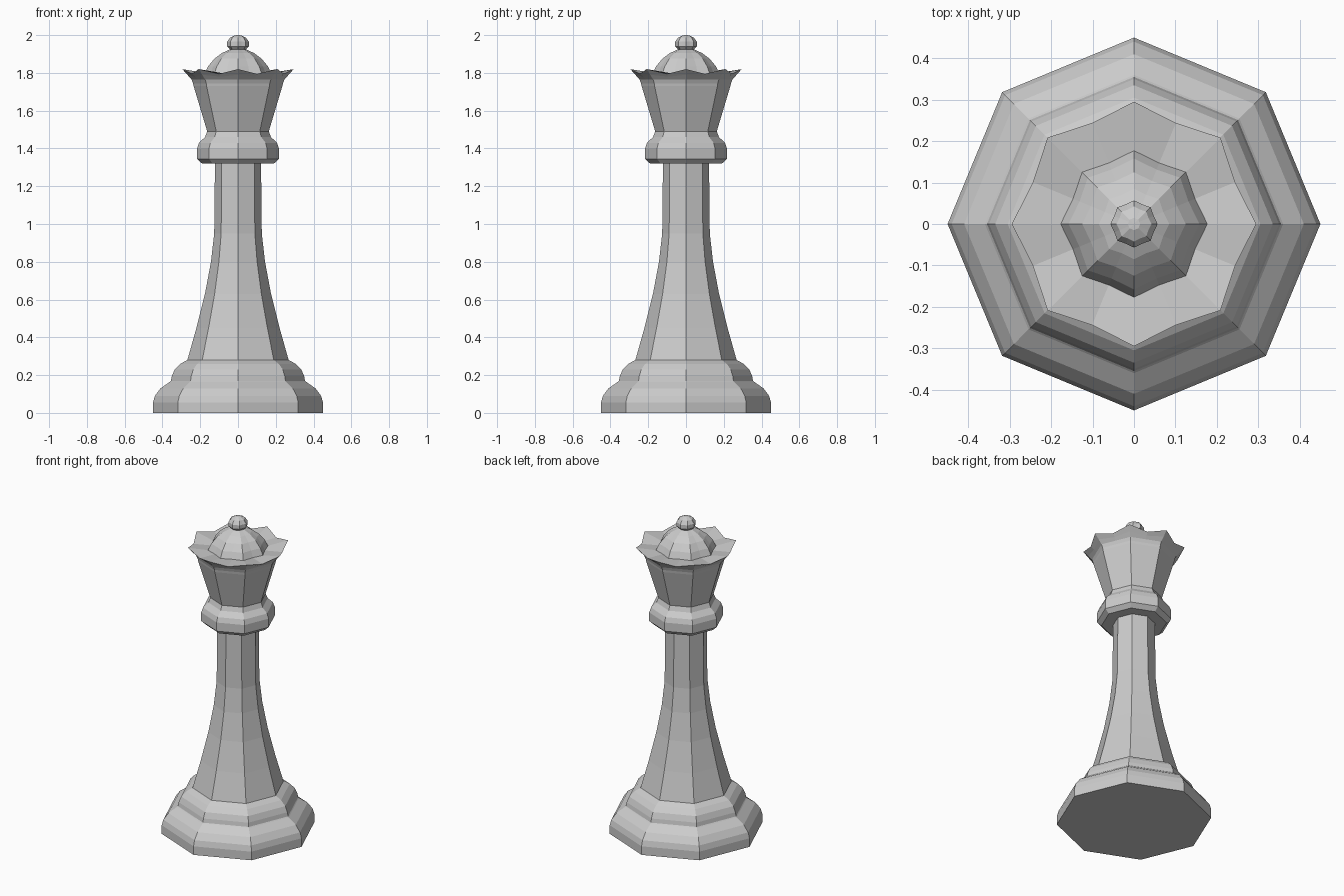
import bpy
import bmesh
from math import cos, sin, pi

if "Cube" in bpy.data.objects:
    bpy.data.objects.remove(bpy.data.objects["Cube"])


def lathe(name, profile, sides=8, cap_bottom=False, cap_top=False):
    """Spin (radius, height, valley radius scale, valley dip) rows about z."""
    bm = bmesh.new()
    rings = []
    for row in profile:
        r, z, scale, dip = (*row, 1, 0)[:4] if len(row) == 2 else row
        ring = []
        for i in range(sides):
            a = 2 * pi * i / sides
            valley = sides == 16 and i % 2
            rr = r * scale if valley else r
            ring.append(bm.verts.new((rr * cos(a), rr * sin(a), z - dip * valley)))
        rings.append(ring)
    for low, high in zip(rings, rings[1:]):
        for i in range(sides):
            j = (i + 1) % sides
            bm.faces.new((low[i], low[j], high[j], high[i]))
    if cap_bottom:
        bm.faces.new(rings[0][::-1])
    if cap_top:
        bm.faces.new(rings[-1])
    mesh = bpy.data.meshes.new(name)
    bm.to_mesh(mesh)
    bm.free()
    obj = bpy.data.objects.new(name, mesh)
    bpy.context.collection.objects.link(obj)
    return obj


OCT = cos(pi / 8)  # valley scale that keeps octagon sides straight

# stepped foot
lathe("base", [(.45, 0), (.45, .055), (.44, .09), (.41, .13), (.36, .165),
               (.355, .17), (.35, .195), (.335, .23), (.305, .26), (.268, .28)],
      cap_bottom=True)

# tapering column
lathe("stem", [(.268, .28), (.22, .45), (.175, .63), (.143, .80),
               (.126, .95), (.122, 1.32)])

# rounded collar
lathe("collar", [(.122, 1.32), (.19, 1.32), (.217, 1.345), (.217, 1.40),
                 (.206, 1.43), (.175, 1.46), (.163, 1.49)])

# flaring cup
lathe("cup", [(.163, 1.49), (.235, 1.73), (.238, 1.745)])

# pointed coronet rim and its floor
lathe("coronet", [(.238, 1.745, OCT, 0), (.246, 1.765, OCT, 0),
                  (.268, 1.79, .91, .01), (.295, 1.82, .895, .025),
                  (.177, 1.795, .90, 0)], sides=16)

# fluted dome
lathe("dome", [(.177, 1.795, .90, 0), (.158, 1.835, .90, 0),
               (.125, 1.875, .90, 0), (.085, 1.905, .90, 0),
               (.042, 1.925, .90, 0)], sides=16)

# small knob on top
lathe("finial", [(.042, 1.925, .90, 0), (.057, 1.94, .90, 0),
                 (.057, 1.965, .90, 0), (.042, 1.987, .90, 0),
                 (.015, 1.999, .90, 0), (.002, 2.0, .90, 0)],
      sides=16, cap_top=True)
